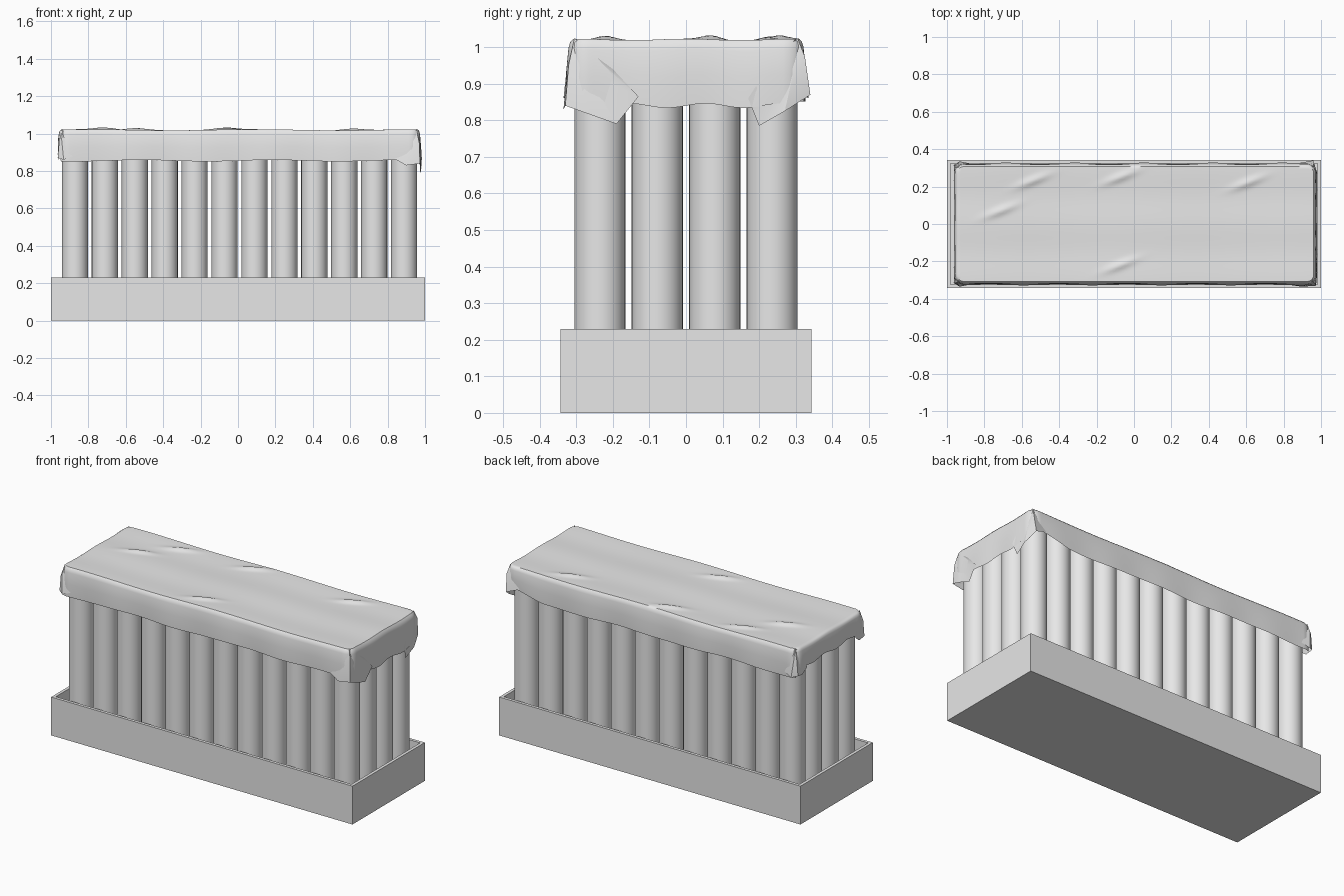
import bpy, bmesh, math
from mathutils import Vector

if "Cube" in bpy.data.objects:
    bpy.data.objects.remove(bpy.data.objects["Cube"], do_unlink=True)

grey = bpy.data.materials.new("light_grey")
grey.use_nodes = True
grey.diffuse_color = (0.8, 0.8, 0.8, 1)
grey.node_tree.nodes["Principled BSDF"].inputs["Base Color"].default_value = (0.8, 0.8, 0.8, 1)


def make_object(name, bm, smooth=None):
    mesh = bpy.data.meshes.new(name)
    bm.to_mesh(mesh)
    bm.free()
    obj = bpy.data.objects.new(name, mesh)
    bpy.context.collection.objects.link(obj)
    mesh.materials.append(grey)
    if smooth:
        bpy.ops.object.select_all(action='DESELECT')
        obj.select_set(True)
        bpy.context.view_layer.objects.active = obj
        bpy.ops.object.shade_smooth_by_angle(angle=math.radians(smooth))
    return obj


# Open tray: box with its top inset and pushed down
HX, HY, TRAY_H, WALL, FLOOR = 1.0, 0.343, 0.23, 0.026, 0.02
bm = bmesh.new()
bmesh.ops.create_cube(bm, size=1)
for v in bm.verts:
    v.co = Vector((v.co.x * 2 * HX, v.co.y * 2 * HY, (v.co.z + 0.5) * TRAY_H))
top = max(bm.faces, key=lambda f: f.calc_center_median().z)
bmesh.ops.inset_region(bm, faces=[top], thickness=WALL)
inner = bmesh.ops.extrude_discrete_faces(bm, faces=[top])["faces"][0]
for v in inner.verts:
    v.co.z = FLOOR
make_object("tray", bm)

# Upright cylinders, twelve by four
COLS, ROWS, RADIUS, CYL_TOP = 12, 4, 0.07, 0.99
bm = bmesh.new()
for i in range(COLS):
    for j in range(ROWS):
        part = bmesh.ops.create_cone(bm, cap_ends=True, segments=32, radius1=RADIUS,
                                     radius2=RADIUS, depth=CYL_TOP - FLOOR)
        centre = Vector((-0.872 + i * 0.16, (j - 1.5) * 0.157, (CYL_TOP + FLOOR) / 2))
        bmesh.ops.translate(bm, verts=part["verts"], vec=centre)
make_object("cylinders", bm, 40)

# Cloth cover: wrinkled top sheet with a hanging skirt
CX, TX, TY, TOP_Z, ROUND = 0.008, 0.952, 0.308, 1.018, 0.035
CREASES = [(-0.55, 0.23), (-0.08, 0.25), (0.6, 0.22), (-0.72, 0.07), (-0.08, -0.22)]


def sheet_height(x, y):
    z = TOP_Z + 0.003 * math.sin(7 * x + 1) + 0.002 * math.cos(21 * y)
    for cx, cy in CREASES:
        along = (x - cx) * 0.93 + (y - cy) * 0.36
        across = (y - cy) * 0.93 - (x - cx) * 0.36
        z += 0.012 * math.exp(-(along / 0.09) ** 2) * math.exp(-(across / 0.018) ** 2)
    return z


def outward(x, y):
    """Unit direction away from the rounded core of the sheet."""
    core = Vector((max(-TX + ROUND, min(TX - ROUND, x)),
                   max(-TY + ROUND, min(TY - ROUND, y))))
    return (Vector((x, y)) - core).normalized(), core


def hem(x, y, d):
    """Height of the lower edge of the skirt."""
    if abs(d.x) > 0.8:
        base = 0.84 if x > 0 else 0.9
        return base + 0.006 * math.sin(30 * y)
    scoop = 0.05 * max(0, (x - 0.72) / 0.23) if y > 0 else 0
    return 0.855 + scoop + 0.004 * math.sin(9 * x)


bm = bmesh.new()
bmesh.ops.create_grid(bm, x_segments=120, y_segments=44, size=1)
for v in bm.verts:
    x, y = v.co.x * TX, v.co.y * TY
    d, core = outward(x, y)
    if abs(x) > TX - ROUND and abs(y) > TY - ROUND:
        reach = max(abs(x - core.x), abs(y - core.y))
        x, y = core + d * reach
    v.co = Vector((x, y, sheet_height(x, y)))

rim = [e for e in bm.edges if e.is_boundary]
home = {}
for drop, bulge in ((0.06, 0.009), (0.16, 0.013), (0.55, 0.018), (1.0, 0.016)):
    old = {v for e in rim for v in e.verts}
    if not home:
        home = {v: v.co.copy() for v in old}
    step = bmesh.ops.extrude_edge_only(bm, edges=rim)["geom"]
    rim = [g for g in step if isinstance(g, bmesh.types.BMEdge)]
    new_home = {}
    for v in [g for g in step if isinstance(g, bmesh.types.BMVert)]:
        source = next(e.other_vert(v) for e in v.link_edges if e.other_vert(v) in old)
        p = home[source]
        d, _ = outward(p.x, p.y)
        ripple = 0.003 * drop * math.sin(17 * p.x + 23 * p.y)
        out = d * (bulge + ripple)
        v.co = Vector((p.x + out.x, p.y + out.y, p.z + (hem(p.x, p.y, d) - p.z) * drop))
        new_home[v] = p
    home = new_home
bmesh.ops.translate(bm, verts=bm.verts, vec=(CX, 0, 0))
bmesh.ops.recalc_face_normals(bm, faces=bm.faces)
make_object("cloth_cover", bm, 40)


# Folded corner flaps: pleated fans from each upper corner
def corner_flap(name, sx, sy, hem_points):
    """hem_points are (x, y, z) for the +x +y corner, mirrored by sx, sy."""
    bm = bmesh.new()
    apex = Vector((0.945, 0.305, 1.025))
    upper, lower = [], []
    for k, p in enumerate(hem_points):
        low = Vector(p)
        mid = apex.lerp(low, 0.4) + Vector((0.008, 0.006, 0.012 if k % 2 else 0))
        for store, co in ((upper, mid), (lower, low)):
            store.append(bm.verts.new((co.x * sx + CX, co.y * sy, co.z)))
    tip = bm.verts.new((apex.x * sx + CX, apex.y * sy, apex.z))
    for k in range(len(hem_points) - 1):
        bm.faces.new((tip, upper[k], upper[k + 1]))
        bm.faces.new((upper[k], lower[k], lower[k + 1], upper[k + 1]))
    bmesh.ops.recalc_face_normals(bm, faces=bm.faces)
    make_object(name, bm, 25)


long_fold = [(0.82, 0.325, 0.87), (0.89, 0.335, 0.83), (0.965, 0.33, 0.84),
             (0.972, 0.26, 0.815), (0.968, 0.19, 0.79), (0.975, 0.13, 0.865),
             (0.97, 0.2, 0.94)]
back_fold = [(0.87, 0.325, 0.9), (0.95, 0.34, 0.87), (0.972, 0.27, 0.825),
             (0.965, 0.2, 0.785), (0.974, 0.17, 0.86), (0.968, 0.22, 0.94)]
short_fold = [(0.89, 0.325, 0.88), (0.94, 0.335, 0.86), (0.972, 0.315, 0.87),
              (0.968, 0.27, 0.86), (0.972, 0.23, 0.89), (0.967, 0.24, 0.95)]
corner_flap("front_left_flap", 1, -1, long_fold)
corner_flap("back_left_flap", 1, 1, back_fold)
corner_flap("front_right_flap", -1, -1, short_fold)
corner_flap("back_right_flap", -1, 1, short_fold)
